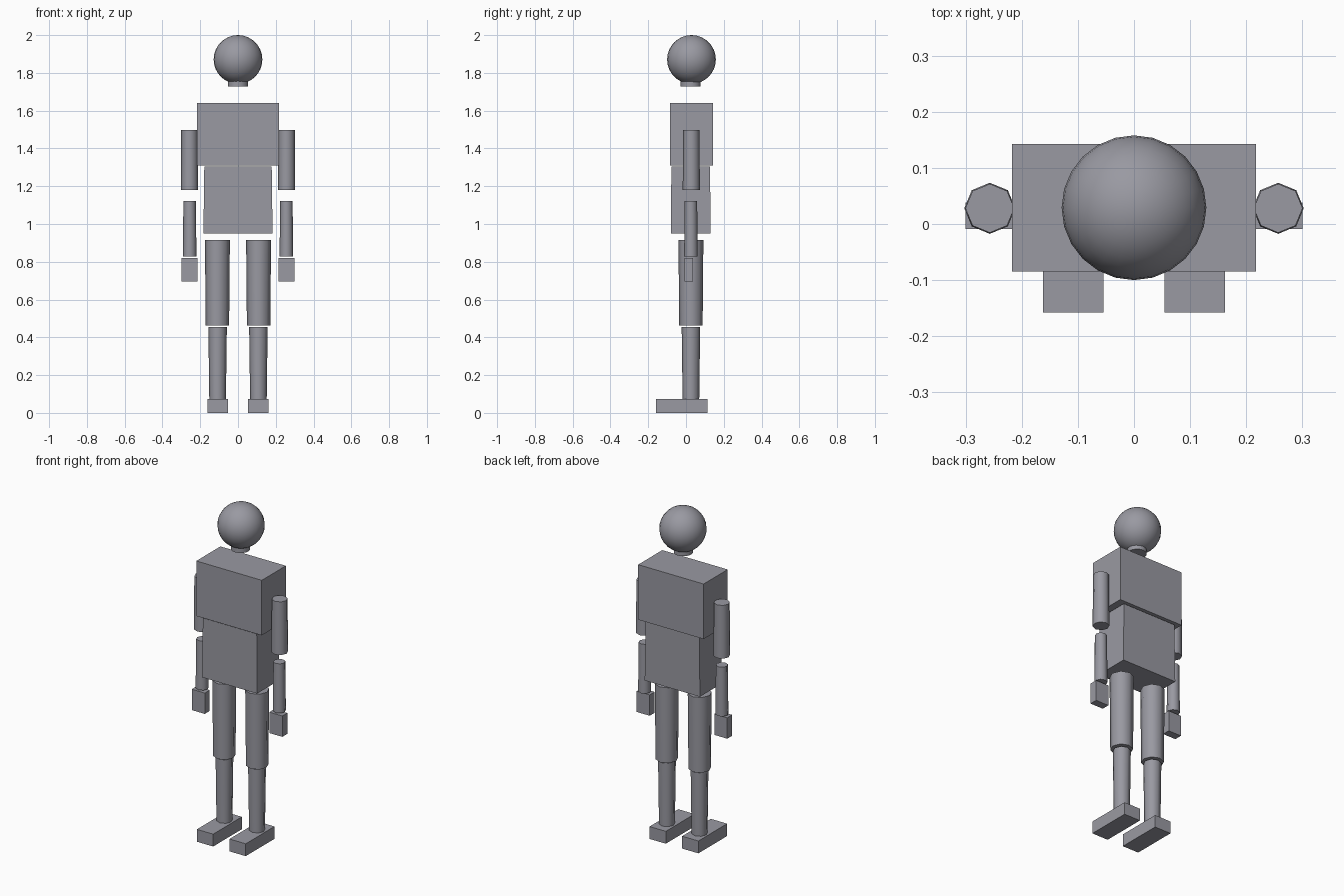
import bpy
import bmesh
from mathutils import Matrix

if "Cube" in bpy.data.objects:
    bpy.data.objects.remove(bpy.data.objects["Cube"])

Y = 0.026  # body centre line

# Dark bluish grey for every part
grey = bpy.data.materials.new("dark_grey")
grey.diffuse_color = (0.32, 0.32, 0.36, 1)
grey.use_nodes = True
grey.node_tree.nodes["Principled BSDF"].inputs["Base Color"].default_value = grey.diffuse_color


def finish(bm, name, smooth=False):
    mesh = bpy.data.meshes.new(name)
    bm.to_mesh(mesh)
    bm.free()
    mesh.materials.append(grey)
    ob = bpy.data.objects.new(name, mesh)
    bpy.context.collection.objects.link(ob)
    if smooth:
        bpy.ops.object.select_all(action='DESELECT')
        ob.select_set(True)
        bpy.context.view_layer.objects.active = ob
        bpy.ops.object.shade_smooth_by_angle(angle=1.0)
    return ob


def box(name, x, y, z, taper=1.0):
    """Box from (min, max) pairs; taper scales the width of the top."""
    bm = bmesh.new()
    bmesh.ops.create_cube(bm, size=1)
    for v in bm.verts:
        k = taper if v.co.z > 0 else 1.0
        cx, cy = sum(x) / 2, sum(y) / 2
        v.co = (cx + v.co.x * k * (x[1] - x[0]),
                cy + v.co.y * k * (y[1] - y[0]),
                z[1] if v.co.z > 0 else z[0])
    return finish(bm, name)


def limb(name, x, y, z, r_bottom, r_top, sides=8):
    bm = bmesh.new()
    bmesh.ops.create_cone(bm, cap_ends=True, segments=sides,
                          radius1=r_bottom, radius2=r_top, depth=z[1] - z[0],
                          matrix=Matrix.Translation((x, y, sum(z) / 2)))
    return finish(bm, name, True)


# Head and neck
bm = bmesh.new()
bmesh.ops.create_uvsphere(bm, u_segments=24, v_segments=16, radius=0.129,
                          matrix=Matrix.Translation((0, 0.029, 1.871)))
finish(bm, "head", True)
limb("neck", 0, 0.025, (1.728, 1.80), 0.053, 0.053, 16)

# Torso
box("chest", (-0.217, 0.217), (-0.085, 0.143), (1.310, 1.64))
box("abdomen", (-0.183, 0.183), (-0.080, 0.130), (0.950, 1.305), 0.975)

# Arms and legs, both sides
for side, s in (("left", 1), ("right", -1)):
    limb(side + "_upper_arm", s * 0.257, 0.028, (1.18, 1.498), 0.0455, 0.0435)
    limb(side + "_forearm", s * 0.256, 0.026, (0.828, 1.122), 0.036, 0.033)
    box(side + "_hand", (s * 0.257 - 0.043, s * 0.257 + 0.043),
        (-0.009, 0.038), (0.695, 0.82))
    limb(side + "_thigh", s * 0.109, Y, (0.463, 0.916), 0.062, 0.066)
    limb(side + "_shin", s * 0.108, Y, (0.07, 0.456), 0.044, 0.049)
    box(side + "_foot", (s * 0.108 - 0.054, s * 0.108 + 0.054),
        (-0.158, 0.114), (0.0, 0.074))
